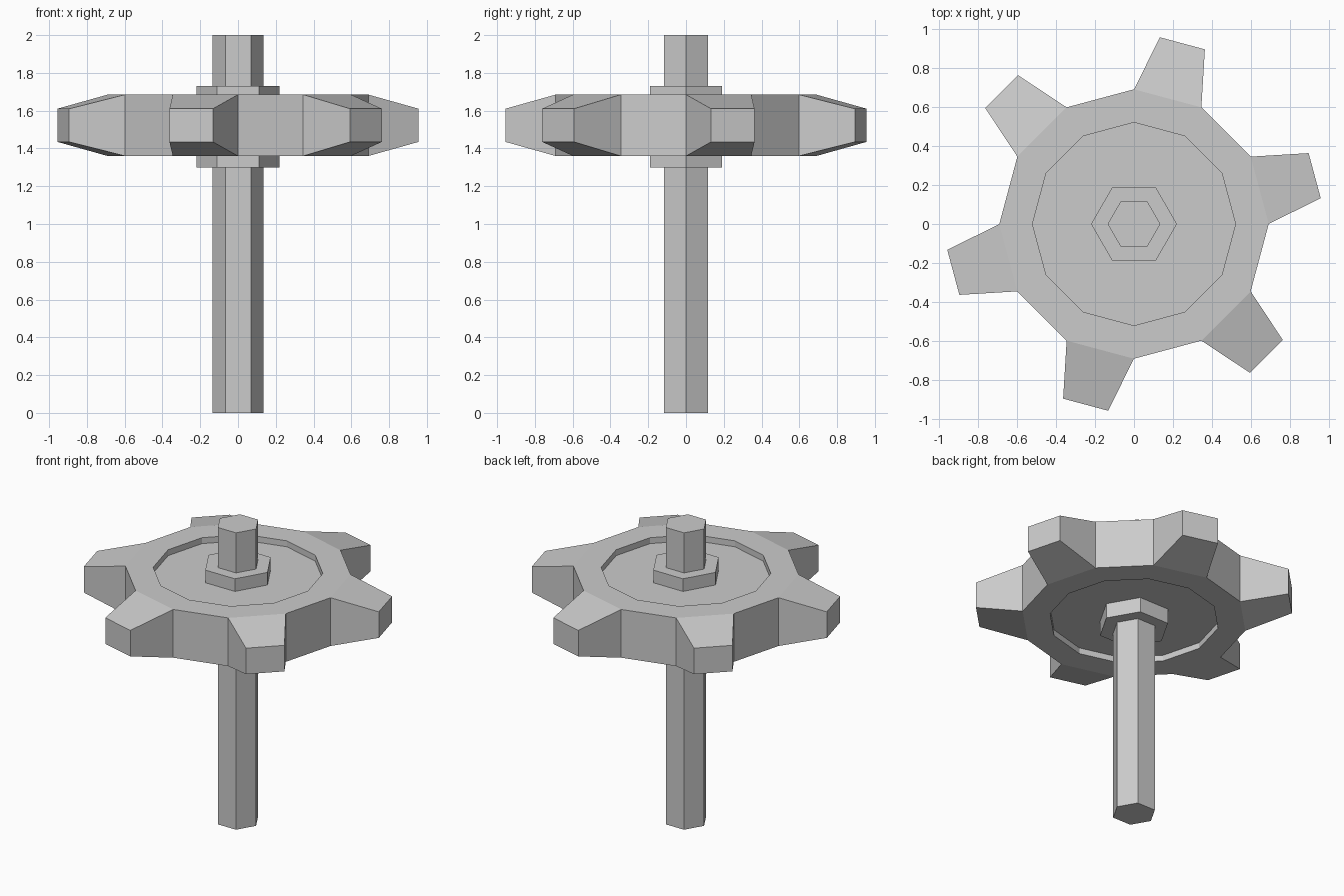
import bpy
import bmesh
from math import cos, sin, pi
from mathutils import Vector

cube = bpy.data.objects.get("Cube")
if cube:
    bpy.data.objects.remove(cube, do_unlink=True)

steel = bpy.data.materials.new("grey steel")
steel.use_nodes = True
grey = (0.6, 0.6, 0.6, 1)
steel.diffuse_color = grey
steel.node_tree.nodes["Principled BSDF"].inputs["Base Color"].default_value = grey

MID_Z = 1.5225  # middle height of the wheel


def lathe(bm, profile, sides):
    """Spin (radius, z) points into a capped solid; return the rows of side faces."""
    rings = [[bm.verts.new((r * cos(2 * pi * i / sides), r * sin(2 * pi * i / sides), z))
              for i in range(sides)] for r, z in profile]
    rows = []
    for a, b in zip(rings, rings[1:]):
        rows.append([bm.faces.new((a[i], a[(i + 1) % sides], b[(i + 1) % sides], b[i]))
                     for i in range(sides)])
    bm.faces.new(rings[0][::-1])
    bm.faces.new(rings[-1])
    return rows


def finish(bm, name):
    bmesh.ops.recalc_face_normals(bm, faces=bm.faces[:])
    mesh = bpy.data.meshes.new(name)
    bm.to_mesh(mesh)
    bm.free()
    mesh.materials.append(steel)
    obj = bpy.data.objects.new(name, mesh)
    bpy.context.collection.objects.link(obj)


# Hexagonal shaft and hub collar
for name, radius, low, high in (("shaft", 0.135, 0, 2), ("hub_collar", 0.22, 1.30, 1.73)):
    bm = bmesh.new()
    lathe(bm, [(radius, low), (radius, high)], 6)
    finish(bm, name)

# Twelve-sided wheel with a shallow recess on both faces
bm = bmesh.new()
rows = lathe(bm, [(0.52, 1.40), (0.52, 1.36), (0.69, 1.36),
                  (0.69, 1.685), (0.52, 1.685), (0.52, 1.645)], 12)
bmesh.ops.recalc_face_normals(bm, faces=bm.faces[:])

# Tapered teeth drawn out of every second rim face
teeth = bmesh.ops.extrude_discrete_faces(bm, faces=rows[2][::2])["faces"]
for face in teeth:
    centre = face.calc_center_median()
    outward = Vector((centre.x, centre.y, 0)).normalized()
    for v in face.verts:
        side = Vector((v.co.x - centre.x, v.co.y - centre.y, 0)) * 0.667
        height = MID_Z + (v.co.z - MID_Z) * 0.54
        v.co = outward * 0.958 + side + Vector((0, 0, height))
finish(bm, "toothed_wheel")
